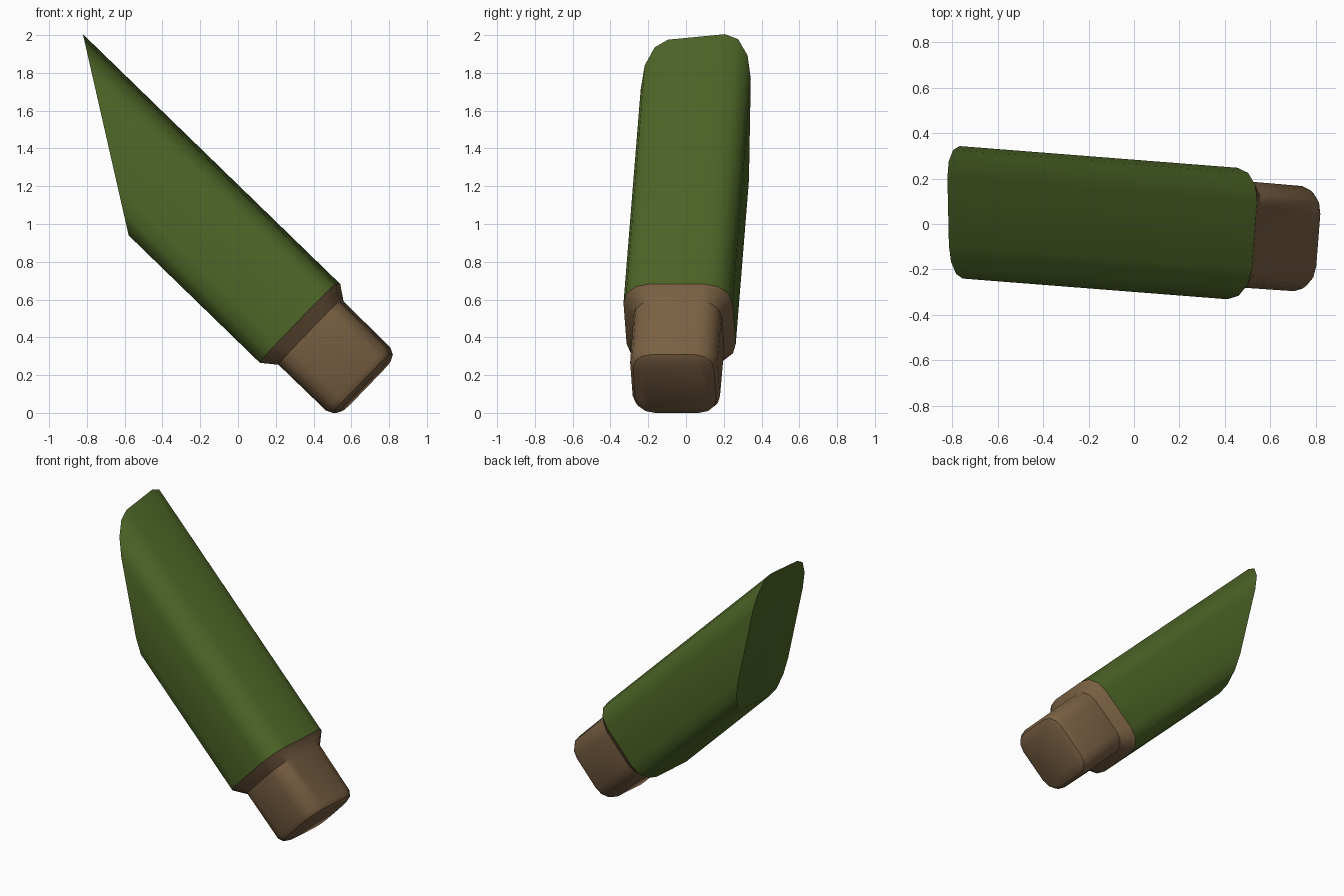
import bpy, bmesh, math
from mathutils import Vector

if "Cube" in bpy.data.objects:
    bpy.data.objects.remove(bpy.data.objects["Cube"])

# Local frame: D runs from cut tip to handle end, U is upper side, V is depth
yaw, pitch = -0.078, math.atan2(0.695, 0.718)
H = Vector((math.cos(yaw), math.sin(yaw), 0))
V = Vector((-math.sin(yaw), math.cos(yaw), 0))
Z = Vector((0, 0, 1))
D = H * math.cos(pitch) - Z * math.sin(pitch)
U = H * math.sin(pitch) + Z * math.cos(pitch)


def ring(d, half, radius, uc=0.57, vc=-0.008, seg=3):
    """Rounded square cross-section at distance d along the axis."""
    pts = []
    for q, (su, sv) in enumerate(((1, 1), (-1, 1), (-1, -1), (1, -1))):
        for i in range(seg + 1):
            a = math.pi / 2 * (q + i / seg)
            u = uc + su * (half - radius) + radius * math.cos(a)
            v = vc + sv * (half - radius) + radius * math.sin(a)
            pts.append(D * d + U * u + V * v)
    return pts


def loft(name, rings, color):
    """Skin the rings, cap the last one."""
    bm = bmesh.new()
    loops = [[bm.verts.new(p) for p in r] for r in rings]
    for a, b in zip(loops, loops[1:]):
        for i in range(len(a)):
            j = (i + 1) % len(a)
            bm.faces.new((a[i], a[j], b[j], b[i]))
    cap = bm.faces.new(loops[-1])
    bmesh.ops.recalc_face_normals(bm, faces=bm.faces)
    # make sure the cap points away from the open start
    cap.normal_update()
    if cap.normal.dot(cap.calc_center_median() - sum(rings[0], Vector()) / len(rings[0])) < 0:
        bmesh.ops.reverse_faces(bm, faces=bm.faces)
    me = bpy.data.meshes.new(name)
    bm.to_mesh(me)
    bm.free()
    ob = bpy.data.objects.new(name, me)
    bpy.context.collection.objects.link(ob)
    mat = bpy.data.materials.new(name + "_colour")
    mat.diffuse_color = color
    mat.use_nodes = True
    mat.node_tree.nodes["Principled BSDF"].inputs["Base Color"].default_value = mat.diffuse_color
    me.materials.append(mat)
    bpy.ops.object.select_all(action='DESELECT')
    ob.select_set(True)
    bpy.context.view_layer.objects.active = ob
    bpy.ops.object.shade_smooth_by_angle(angle=math.radians(35))
    return ob


# Green body, its far end slid along the axis onto the slanted cut plane
base = ring(-0.092, 0.29, 0.14)
cut_point, cut_normal = Vector((-0.82, 0, 2.0)), Vector((-1.055, 0, -0.24))
tip = [p + D * ((cut_point - p).dot(cut_normal) / D.dot(cut_normal)) for p in base]
loft("green_body", [base, tip], (0.075, 0.13, 0.02, 1))

# Brown collar chamfer and handle block with a rounded end
loft("brown_handle", [
    base,
    ring(-0.015, 0.234, 0.11, 0.574),
    ring(0.335, 0.232, 0.11, 0.573),
    ring(0.37, 0.215, 0.10, 0.573),
    ring(0.388, 0.18, 0.08, 0.573),
], (0.19, 0.115, 0.055, 1))
